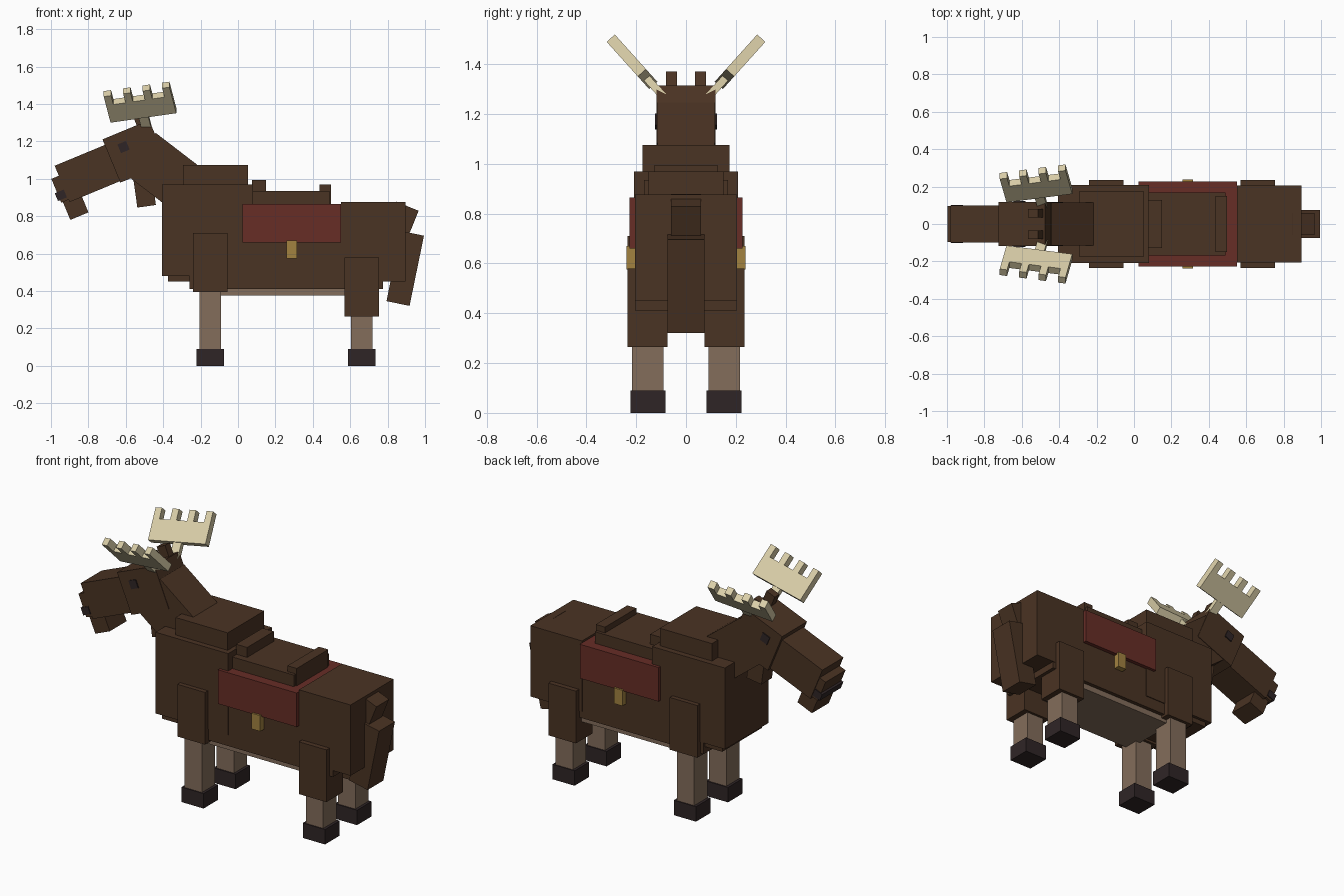
import bpy
from math import radians
from mathutils import Matrix, Vector

cube = bpy.data.objects.get("Cube")
if cube:
    bpy.data.objects.remove(cube, do_unlink=True)


def material(name, rgb):
    """Flat material from 0-255 display values."""
    lin = [((c / 255 + 0.055) / 1.055) ** 2.4 for c in rgb]
    mat = bpy.data.materials.new(name)
    mat.use_nodes = True
    mat.diffuse_color = (*lin, 1)
    bsdf = mat.node_tree.nodes["Principled BSDF"]
    bsdf.inputs["Base Color"].default_value = (*lin, 1)
    bsdf.inputs["Roughness"].default_value = 0.9
    return mat


FUR = material("brown_fur", (74, 51, 35))
PALE = material("pale_leg_fur", (131, 109, 91))
DARK = material("dark_hoof", (47, 37, 38))
RED = material("red_blanket", (103, 45, 38))
GOLD = material("gold_clasp", (162, 130, 64))
BONE = material("antler_bone", (218, 206, 168))


def box(name, mat, centre, size, frame=None, tilt=0):
    """Box with baked dimensions, tilted about y, optionally inside a parent frame."""
    bpy.ops.mesh.primitive_cube_add(size=1)
    obj = bpy.context.object
    obj.name = name
    obj.data.name = name
    m = Matrix.Translation(centre) @ Matrix.Rotation(radians(tilt), 4, 'Y')
    m = (frame or Matrix()) @ m @ Matrix.Diagonal((*size, 1))
    obj.data.transform(m)
    obj.data.materials.append(mat)
    return obj


def block(name, mat, x, z, half_width):
    """Upright box centred on the body, from x and z ranges."""
    return box(name, mat, (sum(x) / 2, 0, sum(z) / 2),
               (x[1] - x[0], 2 * half_width, z[1] - z[0]))


def side_block(name, mat, x, y, z, side):
    return box(name, mat, (sum(x) / 2, side * sum(y) / 2, sum(z) / 2),
               (x[1] - x[0], y[1] - y[0], z[1] - z[0]))


# Body
block("chest", FUR, (-0.405, 0.08), (0.48, 0.97), 0.208)
block("brisket", FUR, (-0.375, 0.0), (0.45, 0.6), 0.19)
block("barrel", FUR, (-0.26, 0.775), (0.41, 0.855), 0.203)
block("rump", FUR, (0.55, 0.895), (0.45, 0.877), 0.205)
block("shoulder_hump", FUR, (-0.295, 0.053), (0.9, 1.075), 0.174)
block("belly", PALE, (-0.12, 0.62), (0.375, 0.45), 0.18)

# Saddle
block("saddle_blanket", RED, (0.025, 0.55), (0.66, 0.865), 0.226)
block("saddle_seat", FUR, (0.08, 0.49), (0.84, 0.935), 0.168)
block("saddle_pommel", FUR, (0.075, 0.15), (0.85, 0.995), 0.127)
block("saddle_cantle", FUR, (0.435, 0.497), (0.85, 0.97), 0.15)

# Neck and head
HEAD_TILT = -22.5
box("neck", FUR, (-0.345, 0, 1.0), (0.45, 0.23, 0.274), tilt=37.5)
box("head", FUR, (-0.552, 0, 1.147), (0.27, 0.236, 0.25), tilt=HEAD_TILT)
box("muzzle", FUR, (-0.783, 0, 1.038), (0.34, 0.2, 0.21), tilt=HEAD_TILT)
box("nose", FUR, (-0.916, 0, 0.959), (0.12, 0.19, 0.138), tilt=HEAD_TILT)
box("mouth", DARK, (-0.947, 0, 0.912), (0.052, 0.202, 0.045), tilt=HEAD_TILT)
box("lower_jaw", FUR, (-0.871, 0, 0.856), (0.105, 0.16, 0.12), tilt=HEAD_TILT)
box("throat_bell", FUR, (-0.506, 0, 0.977), (0.1, 0.1, 0.25), tilt=-8)

# Tail
box("tail_root", FUR, (0.868, 0, 0.761), (0.13, 0.12, 0.2), tilt=22)
box("tail", FUR, (0.894, 0, 0.521), (0.126, 0.15, 0.383), tilt=11.6)

# Paired parts
for side, label in ((-1, "near"), (1, "far")):
    # Legs: thigh, shin and hoof share one layout
    for name, x, knee in (("fore", -0.148, 0.395), ("hind", 0.662, 0.265)):
        side_block(f"{label}_{name}_thigh", FUR, (x - 0.092, x + 0.092),
                   (0.075, 0.235), (knee, knee + 0.315), side)
        side_block(f"{label}_{name}_shin", PALE, (x - 0.058, x + 0.058),
                   (0.09, 0.216), (0.08, knee + 0.02), side)
        side_block(f"{label}_{name}_hoof", DARK, (x - 0.074, x + 0.074),
                   (0.083, 0.222), (0, 0.09), side)

    side_block(f"{label}_clasp", GOLD, (0.258, 0.315),
               (0.2, 0.238), (0.575, 0.67), side)
    box(f"{label}_eye", DARK, (-0.612, side * 0.11, 1.17),
        (0.05, 0.028, 0.05), tilt=HEAD_TILT)
    box(f"{label}_ear", FUR, (-0.515, side * 0.058, 1.3),
        (0.06, 0.045, 0.13), tilt=HEAD_TILT)

    # Antler: palm, stem and four tines in a leaning frame
    frame = (Matrix.Translation((-0.524, side * 0.217, 1.41))
             @ Matrix.Rotation(radians(-42 * side), 4, 'X')
             @ Matrix.Rotation(radians(-11), 4, 'Y'))
    box(f"{label}_antler_palm", BONE, Vector((0, 0, -0.033)),
        (0.358, 0.044, 0.125), frame)
    box(f"{label}_antler_stem", BONE, Vector((0.0, 0, -0.15)),
        (0.052, 0.03, 0.13), frame)
    for i in range(4):
        box(f"{label}_antler_tine_{i + 1}", BONE,
            Vector((-0.159 + i * 0.106, 0, 0.06)), (0.04, 0.044, 0.07), frame)
